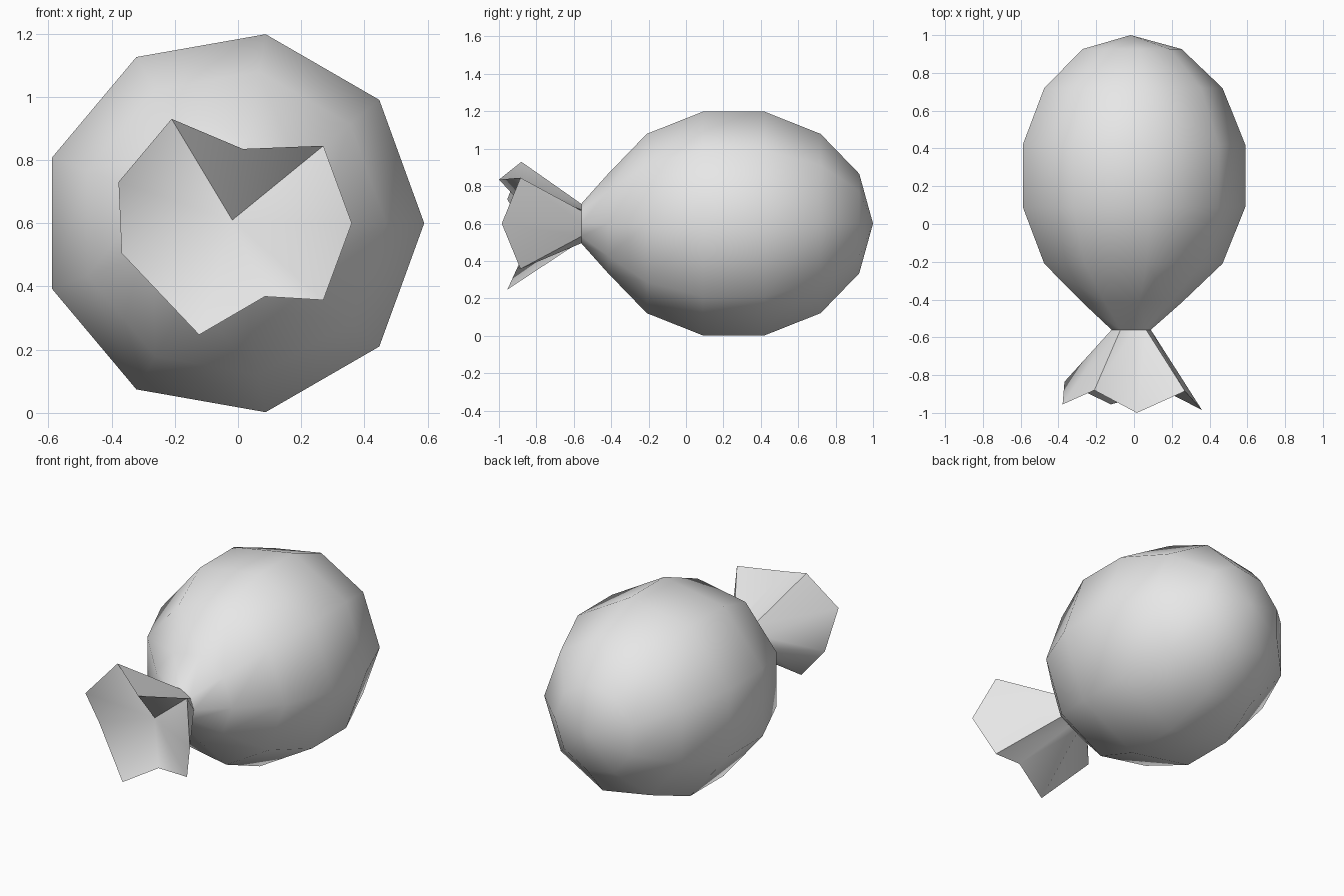
import bpy, bmesh, math
from mathutils import Vector

cube = bpy.data.objects.get("Cube")
if cube:
    bpy.data.objects.remove(cube, do_unlink=True)

SIDES = 9
CX, CZ = -0.018, 0.6
NECK_Y, NECK_R = -0.56, 0.107

grey = bpy.data.materials.new("light grey")
grey.use_nodes = True
grey.diffuse_color = (0.8, 0.8, 0.8, 1)
grey.node_tree.nodes["Principled BSDF"].inputs["Base Color"].default_value = (0.8, 0.8, 0.8, 1)


def ring(r, y):
    """Nine points around the long axis."""
    angles = [math.tau * i / SIDES for i in range(SIDES)]
    return [Vector((CX + r * math.cos(a), y, CZ + r * math.sin(a))) for a in angles]


def skin(name, rings, tip):
    """Bridge the rings and close the last one with a fan to the tip."""
    bm = bmesh.new()
    loops = [[bm.verts.new(p) for p in points] for points in rings]
    hub = bm.verts.new(tip)
    for i in range(SIDES):
        j = (i + 1) % SIDES
        for a, b in zip(loops, loops[1:]):
            bm.faces.new((a[i], a[j], b[j], b[i]))
        bm.faces.new((loops[-1][i], loops[-1][j], hub))
    bmesh.ops.recalc_face_normals(bm, faces=bm.faces)
    # The neck is open, so make sure the skin faces outward
    side = next(f for f in bm.faces if len(f.verts) == 4)
    c = side.calc_center_median()
    if side.normal.dot(Vector((c.x - CX, 0, c.z - CZ))) < 0:
        bmesh.ops.reverse_faces(bm, faces=bm.faces)
    mesh = bpy.data.meshes.new(name)
    bm.to_mesh(mesh)
    bm.free()
    mesh.materials.append(grey)
    obj = bpy.data.objects.new(name, mesh)
    bpy.context.collection.objects.link(obj)
    bpy.ops.object.select_all(action="DESELECT")
    obj.select_set(True)
    bpy.context.view_layer.objects.active = obj
    bpy.ops.object.shade_smooth_by_angle(angle=math.radians(62))
    return obj


# Body: stretched seven-step ball drawn in to the neck
body_rings = [ring(NECK_R, NECK_Y)]
for k in range(6, 0, -1):
    t = math.pi * k / 7
    body_rings.append(ring(0.6226 * math.sin(t), 0.255 + 0.745 * math.cos(t)))
skin("balloon_body", body_rings, (CX, 1.0, CZ))

# Tail: uneven flared rim with a sunken mouth
rim = [
    (0.36, -0.985, 0.6), (0.27, -0.885, 0.845), (0.015, -1.0, 0.835),
    (-0.21, -0.88, 0.93), (-0.378, -0.955, 0.73), (-0.368, -0.835, 0.505),
    (-0.123, -0.955, 0.247), (0.085, -0.9, 0.368), (0.27, -0.885, 0.357),
]
skin("flared_tail", [ring(NECK_R, NECK_Y), [Vector(p) for p in rim]], (CX, -0.79, 0.61))
